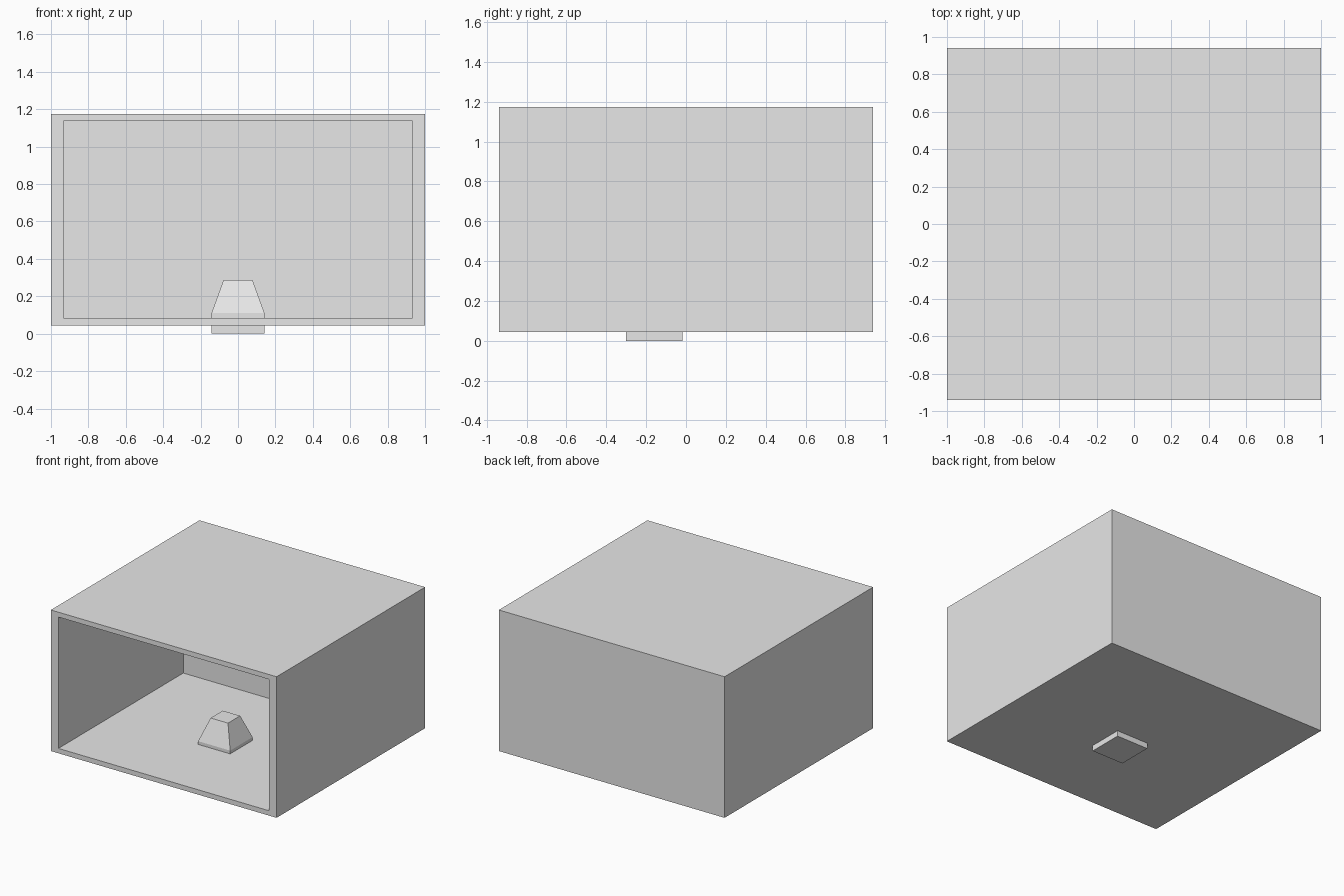
import bpy, bmesh

if "Cube" in bpy.data.objects:
    bpy.data.objects.remove(bpy.data.objects["Cube"])

grey = bpy.data.materials.new("light_grey")
grey.diffuse_color = (0.8, 0.8, 0.8, 1)
grey.use_nodes = True
grey.node_tree.nodes["Principled BSDF"].inputs["Base Color"].default_value = grey.diffuse_color


def make_object(name, bm):
    bmesh.ops.recalc_face_normals(bm, faces=bm.faces)
    mesh = bpy.data.meshes.new(name)
    bm.to_mesh(mesh)
    bm.free()
    mesh.materials.append(grey)
    obj = bpy.data.objects.new(name, mesh)
    bpy.context.collection.objects.link(obj)
    return obj


def rect_ring(bm, corners):
    return [bm.verts.new(c) for c in corners]


def bridge(bm, a, b):
    for i in range(4):
        j = (i + 1) % 4
        bm.faces.new((a[i], a[j], b[j], b[i]))


def upright(hx, y, z0, z1):
    return [(-hx, y, z0), (hx, y, z0), (hx, y, z1), (-hx, y, z1)]


def level(h, cy, z):
    return [(-h, cy - h, z), (h, cy - h, z), (h, cy + h, z), (-h, cy + h, z)]


# Open-fronted housing: back, outer walls, front rim, cavity walls, cavity back
bm = bmesh.new()
sections = [(1.0, 0.94, 0.045, 1.175), (1.0, -0.94, 0.045, 1.175),
            (0.933, -0.94, 0.084, 1.136), (0.933, 0.64, 0.084, 1.136)]
rings = [rect_ring(bm, upright(*s)) for s in sections]
for a, b in zip(rings, rings[1:]):
    bridge(bm, a, b)
bm.faces.new(rings[0])
bm.faces.new(rings[-1])
make_object("housing", bm)

# Tapered block standing on a square foot that passes through the floor
bm = bmesh.new()
rings = [rect_ring(bm, level(h, -0.16, z))
         for h, z in [(0.142, 0.0), (0.142, 0.11), (0.077, 0.288)]]
for a, b in zip(rings, rings[1:]):
    bridge(bm, a, b)
bm.faces.new(rings[0])
bm.faces.new(rings[-1])
make_object("tapered_block", bm)
